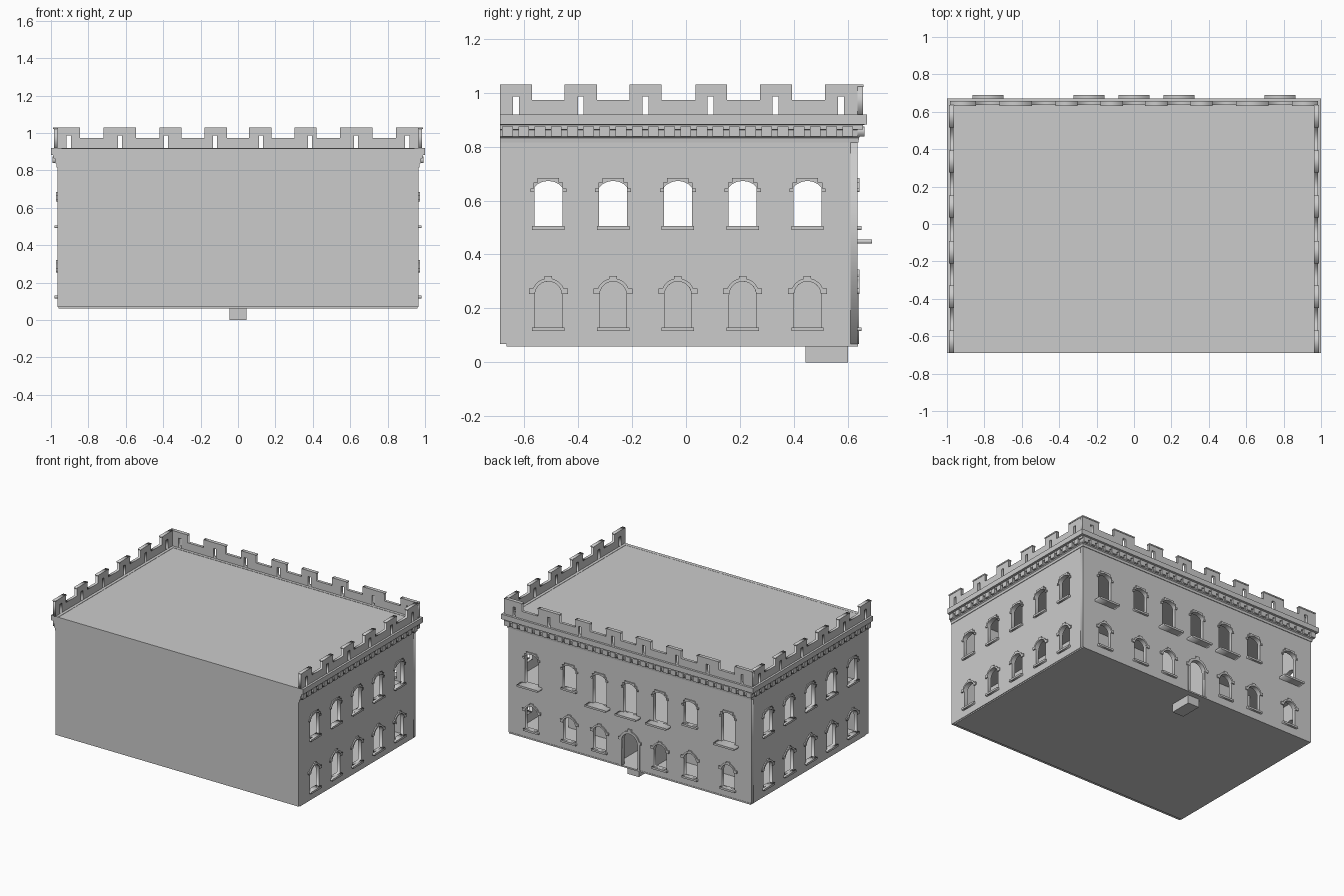
import bpy, bmesh, math
from mathutils import Matrix, Vector

if "Cube" in bpy.data.objects:
    bpy.data.objects.remove(bpy.data.objects["Cube"])

X, Y, F = 0.965, 0.635, -0.69      # side face, back face, front face
BASE, T = 0.068, 0.025             # wall foot and thickness

# local (u, height, outward) -> world
BACK = Matrix(((-1, 0, 0, 0), (0, 0, 1, 0), (0, 1, 0, 0), (0, 0, 0, 1)))
SIDE = Matrix(((0, 0, 1, 0), (1, 0, 0, 0), (0, 1, 0, 0), (0, 0, 0, 1)))


def finish(name, mesh, mirror=False):
    ob = bpy.data.objects.new(name, mesh)
    bpy.context.collection.objects.link(ob)
    if mirror:
        ob.modifiers.new("mirror", 'MIRROR').use_axis = (True, False, False)
    return ob


def plate(name, loops, w0, w1, frame, mirror=False):
    """Extrude flat outlines (inner loops become holes) between depths w0 and w1."""
    cu = bpy.data.curves.new(name, 'CURVE')
    cu.dimensions, cu.fill_mode, cu.extrude = '2D', 'BOTH', (w1 - w0) / 2
    for pts in loops:
        sp = cu.splines.new('POLY')
        sp.points.add(len(pts) - 1)
        for p, (u, v) in zip(sp.points, pts):
            p.co = (u, v, 0, 1)
        sp.use_cyclic_u = True
    tmp = bpy.data.objects.new("tmp", cu)
    bpy.context.collection.objects.link(tmp)
    dg = bpy.context.evaluated_depsgraph_get()
    mesh = bpy.data.meshes.new_from_object(tmp.evaluated_get(dg))
    bpy.data.objects.remove(tmp)
    mesh.transform(frame @ Matrix.Translation((0, 0, (w0 + w1) / 2)))
    bm = bmesh.new()
    bm.from_mesh(mesh)
    bmesh.ops.remove_doubles(bm, verts=bm.verts, dist=1e-5)
    bmesh.ops.recalc_face_normals(bm, faces=bm.faces)
    bm.to_mesh(mesh)
    bm.free()
    return finish(name, mesh, mirror)


def boxes(name, items, mirror=False):
    """items: (x0, x1, y0, y1, z0, z1)"""
    bm = bmesh.new()
    for x0, x1, y0, y1, z0, z1 in items:
        m = Matrix.Translation(((x0 + x1) / 2, (y0 + y1) / 2, (z0 + z1) / 2)) \
            @ Matrix.Diagonal((x1 - x0, y1 - y0, z1 - z0, 1))
        bmesh.ops.create_cube(bm, size=1, matrix=m)
    mesh = bpy.data.meshes.new(name)
    bm.to_mesh(mesh)
    bm.free()
    return finish(name, mesh, mirror)


def rect(u0, u1, v0, v1):
    return [(u0, v0), (u1, v0), (u1, v1), (u0, v1)]


def arc(c, z, r, a0=0, a1=180, n=12):
    return [(c + r * math.cos(math.radians(a0 + (a1 - a0) * i / n)),
             z + r * math.sin(math.radians(a0 + (a1 - a0) * i / n))) for i in range(n + 1)]


SEG = [(0.052, 0.648), (0.04, 0.660), (0.022, 0.669), (0, 0.673)]  # shallow arch, half


def seg_arch(c):
    return [(c + u, v) for u, v in SEG] + [(c - u, v) for u, v in SEG[-2::-1]]


def upper_open(c, sill):
    return [(c - 0.052, sill), (c + 0.052, sill)] + seg_arch(c)


def round_open(c, sill, r=0.05, spring=0.25):
    return [(c - r, sill), (c + r, sill)] + arc(c, spring, r)


def upper_hood(c):
    half = [(0.067, 0.632), (0.067, 0.645), (0.055, 0.645), (0.055, 0.667), (0.04, 0.667), (0.04, 0.684)]
    return ([(c + u, v) for u, v in half] + [(c - u, v) for u, v in half[::-1]]
            + [(c - 0.0521, 0.632)] + seg_arch(c)[::-1] + [(c + 0.0521, 0.632)])


def round_hood(c, r=0.05, R=0.062, spring=0.25, foot=0.254, key=0.32):
    a = math.degrees(math.asin(0.024 / R))
    k = math.degrees(math.acos(0.014 / R))
    e = R + 0.01
    return ([(c + e, foot), (c + e, spring + 0.024)] + arc(c, spring, R, a, k, 6)
            + [(c + 0.014, key), (c - 0.014, key)] + arc(c, spring, R, 180 - k, 180 - a, 6)
            + [(c - e, spring + 0.024), (c - e, foot)]
            + [(c - r - 0.0005, foot)] + arc(c, spring, r, 175, 5) + [(c + r + 0.0005, foot)])


# --- walls with window openings
side_cols = [-0.51, -0.27, -0.03, 0.21, 0.45]
tall_cols = [-0.78, -0.24, 0, 0.24, 0.78]
short_cols = [-0.48, 0.48]
low_cols = [-0.78, -0.48, -0.24, 0.24, 0.48, 0.78]

plate("side_walls", [rect(F + T, Y - T, BASE, 0.9)]
      + [upper_open(c, 0.505) for c in side_cols]
      + [round_open(c, 0.13) for c in side_cols], X - T, X, SIDE, True)
door = [(-0.062, BASE), *arc(0, 0.25, 0.062)[::-1], (0.062, BASE)]
plate("back_wall", [[(-X, BASE)] + door + [(X, BASE), (X, 0.9), (-X, 0.9)]]
      + [upper_open(c, 0.455) for c in tall_cols]
      + [upper_open(c, 0.505) for c in short_cols]
      + [round_open(c, 0.13) for c in low_cols], Y - T, Y, BACK)
boxes("front_wall", [(-X, X, F, F + T, BASE, 0.917)])

# --- hoods, sills, balcony slabs
plate("side_hoods", [upper_hood(c) for c in side_cols] + [round_hood(c) for c in side_cols],
      X - 0.002, X + 0.008, SIDE, True)
plate("back_hoods", [upper_hood(c) for c in tall_cols + short_cols]
      + [round_hood(c) for c in low_cols]
      + [round_hood(0, 0.062, 0.08, 0.25, 0.254, 0.345)], Y - 0.002, Y + 0.008, BACK)
plate("door_jambs", [rect(s - 0.008, s + 0.008, BASE, 0.256) for s in (-0.07, 0.07)],
      Y - 0.002, Y + 0.006, BACK)
plate("side_sills", [rect(c - 0.06, c + 0.06, z, z + 0.014) for c in side_cols for z in (0.116, 0.491)],
      X - T, X + 0.016, SIDE, True)
plate("back_sills", [rect(c - 0.06, c + 0.06, 0.116, 0.13) for c in low_cols]
      + [rect(c - 0.06, c + 0.06, 0.491, 0.505) for c in short_cols], Y - T, Y + 0.016, BACK)
plate("balcony_slabs", [rect(c - 0.083, c + 0.083, 0.441, 0.455) for c in tall_cols], Y - T, 0.69, BACK)

# --- floors, inner core, roof and entrance block
boxes("ground_slab", [(-0.96, 0.96, -0.665, 0.637, 0.06, 0.07)])
boxes("upper_floor", [(-X + T, X - T, F + T, Y - T, 0.425, 0.44)])
boxes("inner_core", [(-0.68, 0.68, F + T, 0.36, 0.07, 0.425)])
boxes("hall_partition", [(0.11, 0.125, 0.36, Y - T, 0.07, 0.425)], True)
boxes("roof", [(-X, X, F + 0.001, Y, 0.885, 0.916)])
boxes("entrance_step", [(-0.045, 0.045, 0.443, 0.60, 0, 0.062)])

# --- cornice swept round three sides
profile = [(-0.02, 0.815), (0.004, 0.815), (0.006, 0.832), (0.012, 0.838), (0.014, 0.862),
           (0.021, 0.864), (0.021, 0.88), (0.035, 0.882), (0.035, 0.918), (-0.02, 0.918)]
bm = bmesh.new()
rings = [[bm.verts.new(p) for p in ((-X - d, F, z), (-X - d, Y + d, z), (X + d, Y + d, z), (X + d, F, z))]
         for d, z in profile]
for a, b in zip(rings, rings[1:] + rings[:1]):
    for i in range(3):
        bm.faces.new((a[i], a[i + 1], b[i + 1], b[i]))
for i in (0, 3):
    bm.faces.new([r[i] for r in rings])
bmesh.ops.recalc_face_normals(bm, faces=bm.faces)
mesh = bpy.data.meshes.new("cornice")
bm.to_mesh(mesh)
bm.free()
finish("cornice", mesh)
plate("side_dentils", [rect(y - 0.02, y + 0.02, 0.838, 0.874)
                       for y in (-0.661 + 0.06 * k for k in range(22))], X, X + 0.027, SIDE, True)
plate("back_dentils", [rect(x - 0.02, x + 0.02, 0.838, 0.874)
                       for x in (0.06 * k for k in range(-16, 17))], Y, Y + 0.027, BACK)


# --- battlements: outline with merlons, arrow slits as holes, thin caps
def battlement(name, merlons, slits, d, frame, mirror=False):
    pts = [(merlons[0][0], 0.915)]
    for i, (a, b) in enumerate(merlons):
        pts += [(a, 0.972)] * (i > 0) + [(a, 1.022), (b, 1.022)] + [(b, 0.972)] * (i < len(merlons) - 1)
    pts.append((merlons[-1][1], 0.915))
    plate(name, [pts] + [rect(s - 0.011, s + 0.011, 0.919, 0.986) for s in slits], d - 0.02, d, frame, mirror)
    plate(name + "_caps", [rect(a, b, 1.021, 1.03) for a, b in merlons], d - 0.023, d + 0.003, frame, mirror)


battlement("side_battlement",
           [(-0.69, -0.57), (-0.45, -0.33), (-0.21, -0.09), (0.035, 0.152), (0.275, 0.392), (0.515, 0.636)],
           [-0.63, -0.39, -0.15, 0.09, 0.332, 0.575], X + 0.02, SIDE, True)
half = [(0.06, 0.178), (0.303, 0.42), (0.545, 0.718), (0.845, 0.985)]
battlement("back_battlement", [(-b, -a) for a, b in half[::-1]] + half,
           [s * m for m in (0.123, 0.385, 0.63, 0.905) for s in (-1, 1)], Y + 0.02, BACK)
